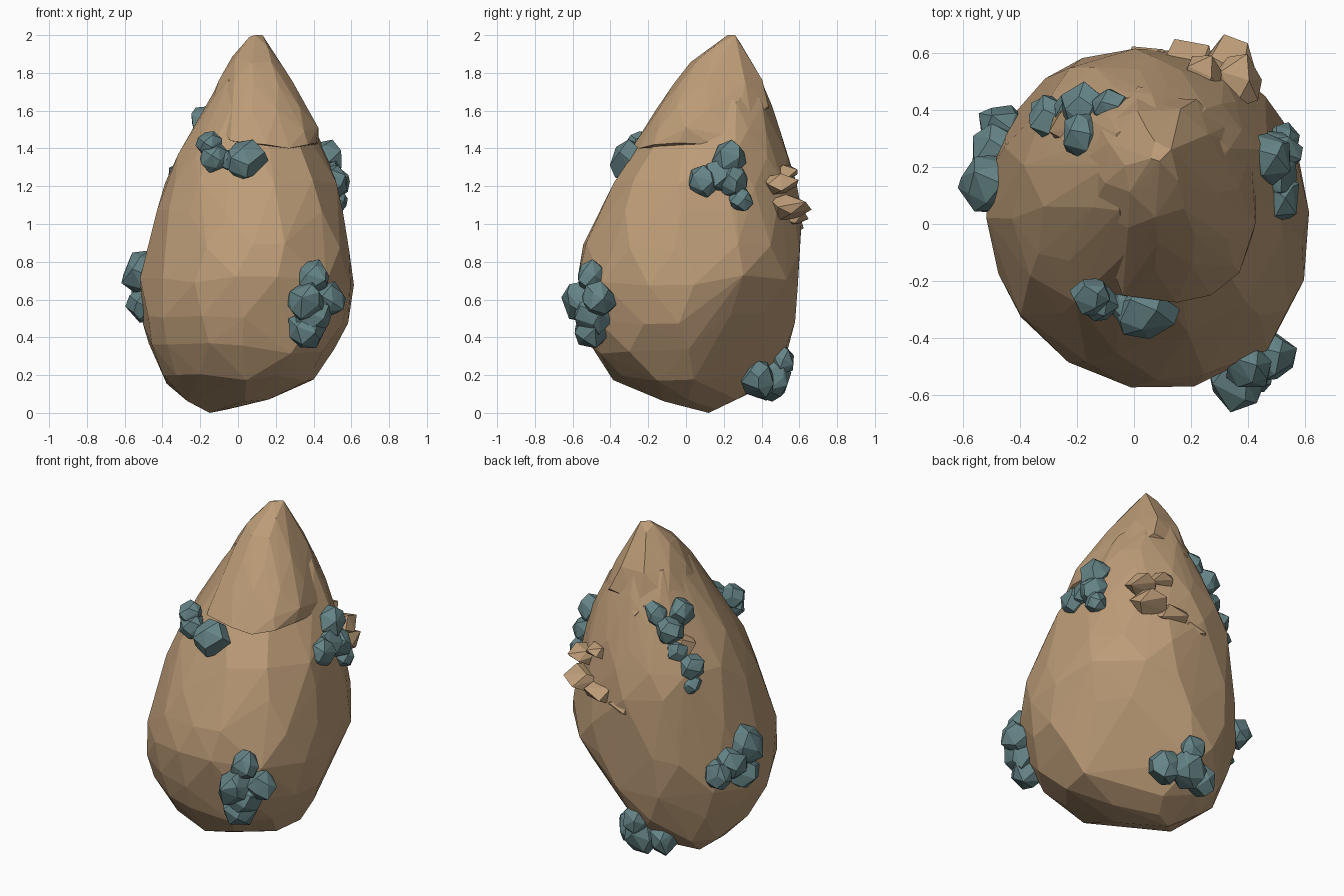
import bpy, bmesh, math, random
from mathutils import Vector

random.seed(11)


def material(name, rgb):
    m = bpy.data.materials.new(name)
    m.diffuse_color = (*rgb, 1)
    return m


ROCK = material("tan_rock", (0.50, 0.33, 0.185))
TEAL = material("teal_growth", (0.13, 0.23, 0.24))


def add_hull(bm, points):
    """Add a faceted convex chunk wrapped around the points."""
    verts = [bm.verts.new(p) for p in points]
    bmesh.ops.convex_hull(bm, input=verts)
    for v in verts:
        if v.is_valid and not v.link_faces:
            bm.verts.remove(v)


def make(name, chunks, mat):
    bm = bmesh.new()
    for points in chunks:
        add_hull(bm, points)
    bmesh.ops.recalc_face_normals(bm, faces=bm.faces)
    me = bpy.data.meshes.new(name)
    bm.to_mesh(me)
    bm.free()
    me.materials.append(mat)
    ob = bpy.data.objects.new(name, me)
    bpy.context.collection.objects.link(ob)
    return ob


# Plan outline of the boulder: radius factor every 45 degrees from +x
OUTLINE = [1.0, 1.04, 1.02, 1.06, 1.0, 0.95, 0.99, 1.07]


def ring(z, x0, x1, y0, y1, n, notch=1.0, corner=1.0):
    """Uneven ring; notch pulls in the front right, corner the back right."""
    cx, cy, rx, ry = (x0 + x1) / 2, (y0 + y1) / 2, (x1 - x0) / 2, (y1 - y0) / 2
    start = random.random()
    zj = 0.03 if z < 1.3 else 0.015
    pts = []
    for i in range(n):
        a = 2 * math.pi * (i + start + random.uniform(-0.25, 0.25)) / n
        a %= 2 * math.pi
        t = a / (math.pi / 4)
        k = int(t)
        f = OUTLINE[k % 8] * (k + 1 - t) + OUTLINE[(k + 1) % 8] * (t - k)
        f *= random.uniform(0.985, 1.02)
        deg = math.degrees(a)
        if deg > 265 or deg < 15:
            f *= notch
        if 8 < deg < 78:
            f *= corner
        pts.append(Vector((cx + rx * f * math.cos(a), cy + ry * f * math.sin(a),
                           z + random.uniform(-zj, zj))))
    return pts


# Main boulder body, undercut at the low back right
body = [Vector((-0.15, 0.12, 0)), Vector((-0.05, 0.16, 0.02))]
body += ring(0.09, -0.30, 0.18, -0.13, 0.35, 8, 1, 0.7)
body += ring(0.18, -0.41, 0.40, -0.38, 0.46, 12, 1, 0.65)
body += ring(0.34, -0.49, 0.51, -0.51, 0.53, 13, 1, 0.78)
body += ring(0.50, -0.52, 0.58, -0.56, 0.57, 13, 1, 0.9)
body += ring(0.70, -0.515, 0.61, -0.575, 0.60, 14)
body += ring(0.88, -0.48, 0.59, -0.55, 0.605, 13)
body += ring(1.06, -0.44, 0.545, -0.47, 0.60, 13)
body += ring(1.21, -0.39, 0.52, -0.385, 0.57, 13)
# Upper back and left of the body run flush into the peak
body += ring(1.36, -0.32, 0.48, -0.29, 0.53, 13, 0.9)
body += ring(1.50, -0.23, 0.42, -0.23, 0.49, 12, 0.76)
body += ring(1.64, -0.16, 0.35, -0.14, 0.45, 10, 0.7)
body += ring(1.76, -0.09, 0.28, -0.06, 0.40, 8, 0.7)
make("boulder_body", [body], ROCK)

# Pointed peak, overhanging the body in a lip at the front right
peak = [Vector(p) for p in [
    (0.06, 0.23, 1.99), (0.09, 0.22, 2.0), (0.13, 0.26, 2.0),
    (-0.04, -0.25, 1.44), (0.15, -0.275, 1.42), (0.27, -0.25, 1.40),
    (0.37, -0.17, 1.42), (0.415, -0.04, 1.43), (0.425, 0.14, 1.42),
    (0.35, -0.15, 1.49), (0.425, 0.0, 1.51), (0.41, 0.26, 1.46)]]
peak += ring(1.61, -0.17, 0.365, -0.16, 0.455, 11)
peak += ring(1.75, -0.10, 0.29, -0.07, 0.41, 9)
peak += ring(1.87, -0.03, 0.21, 0.02, 0.34, 7)
peak += ring(1.94, 0.02, 0.17, 0.12, 0.29, 5)
make("boulder_peak", [peak], ROCK)


def lump(x, y, z, r, tall=1.05, n=18):
    """Points of one irregular nugget."""
    pts = []
    for i in range(n):
        h = 1 - 2 * (i + 0.5) / n
        a = i * 2.4 + random.uniform(-0.35, 0.35)
        w = r * math.sqrt(1 - h * h)
        f = random.uniform(0.9, 1.13)
        pts.append(Vector((x + w * f * math.cos(a), y + w * f * math.sin(a),
                           z + r * tall * f * h)))
    return pts


# Broken rock ledges on the back
make("back_ledge", [lump(*c, 0.6, 11) for c in [
    (0.33, 0.54, 1.09, 0.12), (0.19, 0.54, 1.04, 0.12), (0.04, 0.52, 0.99, 0.12),
    (0.36, 0.50, 1.21, 0.10), (0.24, 0.52, 1.27, 0.08)]], ROCK)
make("back_left_outcrop", [lump(*c, 0.9, 11) for c in [
    (-0.23, 0.35, 1.37, 0.08), (0.02, 0.42, 1.54, 0.065)]], ROCK)


def growth(name, *nuggets):
    make(name, [lump(*c) for c in nuggets], TEAL)


# Teal growths: overlapping nuggets given by centre and radius
growth("front_growth", (-0.15, -0.25, 1.42, 0.07), (-0.12, -0.27, 1.35, 0.075),
       (-0.04, -0.28, 1.34, 0.06), (0.04, -0.30, 1.33, 0.11))
growth("right_growth", (0.50, 0.09, 1.22, 0.09), (0.49, 0.17, 1.25, 0.09),
       (0.47, 0.23, 1.35, 0.09), (0.50, 0.25, 1.22, 0.085), (0.52, 0.29, 1.13, 0.065))
growth("front_right_growth", (0.40, -0.50, 0.72, 0.085), (0.36, -0.54, 0.59, 0.11),
       (0.48, -0.46, 0.60, 0.09), (0.39, -0.50, 0.52, 0.11), (0.36, -0.50, 0.44, 0.10))
growth("left_growth", (-0.50, 0.15, 0.74, 0.115), (-0.48, 0.25, 0.66, 0.10),
       (-0.46, 0.34, 0.62, 0.09), (-0.49, 0.14, 0.57, 0.10))
growth("back_low_growth", (0.09, 0.38, 0.18, 0.10), (-0.02, 0.45, 0.18, 0.11),
       (-0.01, 0.50, 0.28, 0.08), (-0.13, 0.42, 0.16, 0.09))
growth("back_left_growth", (-0.29, 0.37, 1.25, 0.085), (-0.29, 0.38, 1.15, 0.075),
       (-0.22, 0.40, 1.34, 0.065), (-0.17, 0.41, 1.46, 0.085),
       (-0.08, 0.41, 1.54, 0.07), (-0.18, 0.31, 1.54, 0.08))
